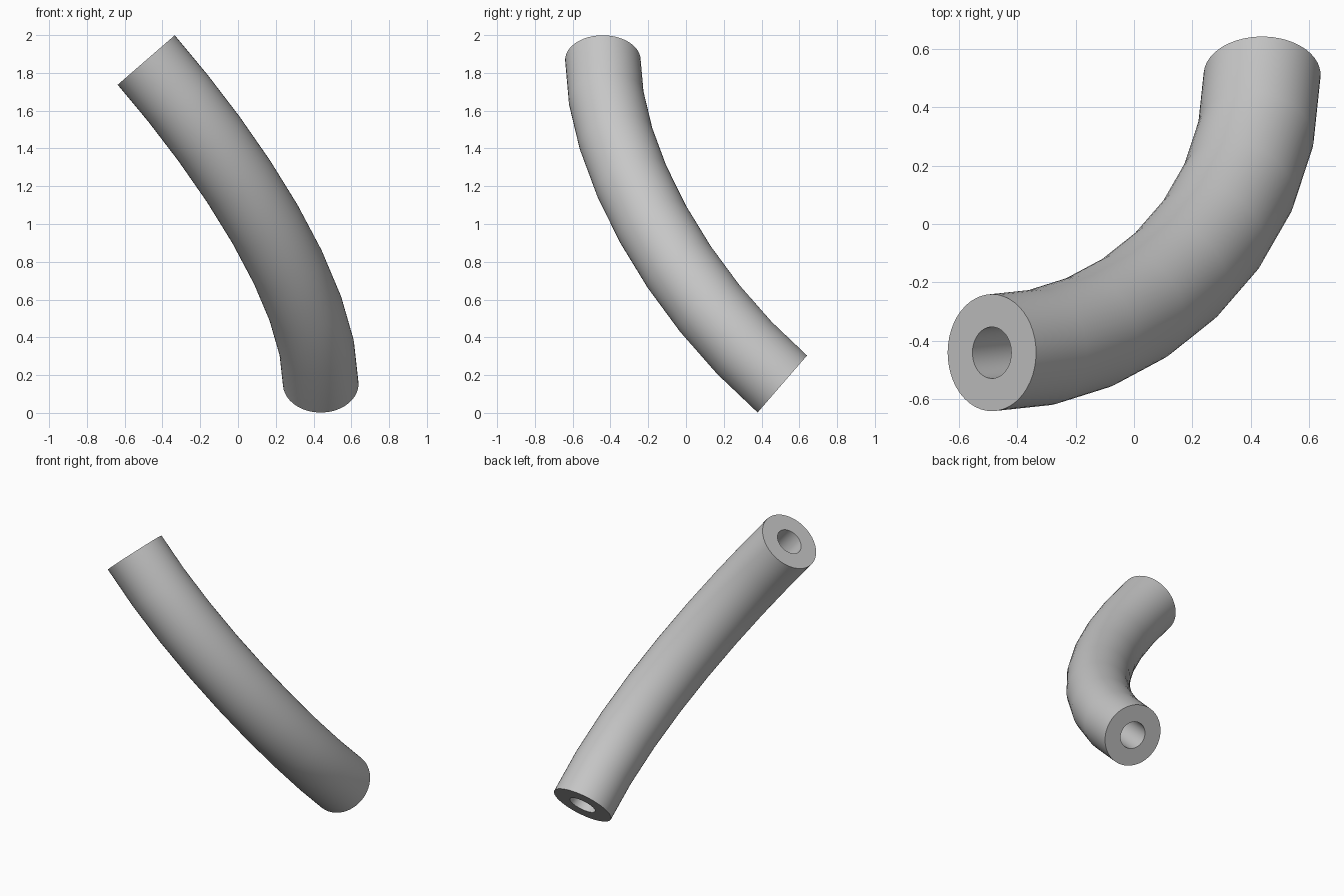
import bpy, bmesh, math
from mathutils import Vector

cube = bpy.data.objects.get("Cube")
if cube:
    bpy.data.objects.remove(cube, do_unlink=True)

# Material
grey = bpy.data.materials.new("light_grey")
grey.use_nodes = True
colour = (0.57, 0.57, 0.57, 1.0)
grey.diffuse_color = colour
grey.node_tree.nodes["Principled BSDF"].inputs["Base Color"].default_value = colour

SEGMENTS, SIDES = 8, 48
OUTER, BORE = 0.2, 0.088

# Centre line: cubic curve from the upper end to the lower end
start = Vector((-0.486, -0.44, 1.868))
end = Vector((0.438, 0.51, 0.153))
start_dir = Vector((0.655, 0, -0.756))
end_dir = Vector((0, 0.756, -0.655))
p0, p1 = start, start + start_dir * 0.68
p2, p3 = end - end_dir * 0.74, end
plane_normal = start_dir.cross(end_dir)


def point(t):
    s = 1 - t
    return p0 * s**3 + p1 * 3 * s * s * t + p2 * 3 * s * t * t + p3 * t**3


def tangent(t):
    s = 1 - t
    return ((p1 - p0) * s * s + (p2 - p1) * 2 * s * t + (p3 - p2) * t * t).normalized()


def ring(bm, t, radius):
    axis = tangent(t)
    u = plane_normal.cross(axis).normalized()
    v = axis.cross(u)
    angles = [math.tau * i / SIDES for i in range(SIDES)]
    return [bm.verts.new(point(t) + (u * math.cos(a) + v * math.sin(a)) * radius)
            for a in angles]


def bridge(bm, a, b):
    for i in range(SIDES):
        j = (i + 1) % SIDES
        bm.faces.new((a[i], a[j], b[j], b[i]))


# Hollow bent tube: outer wall, bore wall and two flat annular ends
bm = bmesh.new()
steps = [i / SEGMENTS for i in range(SEGMENTS + 1)]
outer = [ring(bm, t, OUTER) for t in steps]
bore = [ring(bm, t, BORE) for t in steps]
for wall in (outer, bore):
    for a, b in zip(wall, wall[1:]):
        bridge(bm, a, b)
for k in (0, -1):
    bridge(bm, outer[k], bore[k])
bmesh.ops.recalc_face_normals(bm, faces=bm.faces)

mesh = bpy.data.meshes.new("bent_tube")
bm.to_mesh(mesh)
bm.free()
mesh.materials.append(grey)
tube = bpy.data.objects.new("bent_tube", mesh)
bpy.context.collection.objects.link(tube)

# Smooth walls, sharp rims
bpy.ops.object.select_all(action='DESELECT')
tube.select_set(True)
bpy.context.view_layer.objects.active = tube
bpy.ops.object.shade_smooth_by_angle(angle=math.radians(35))
